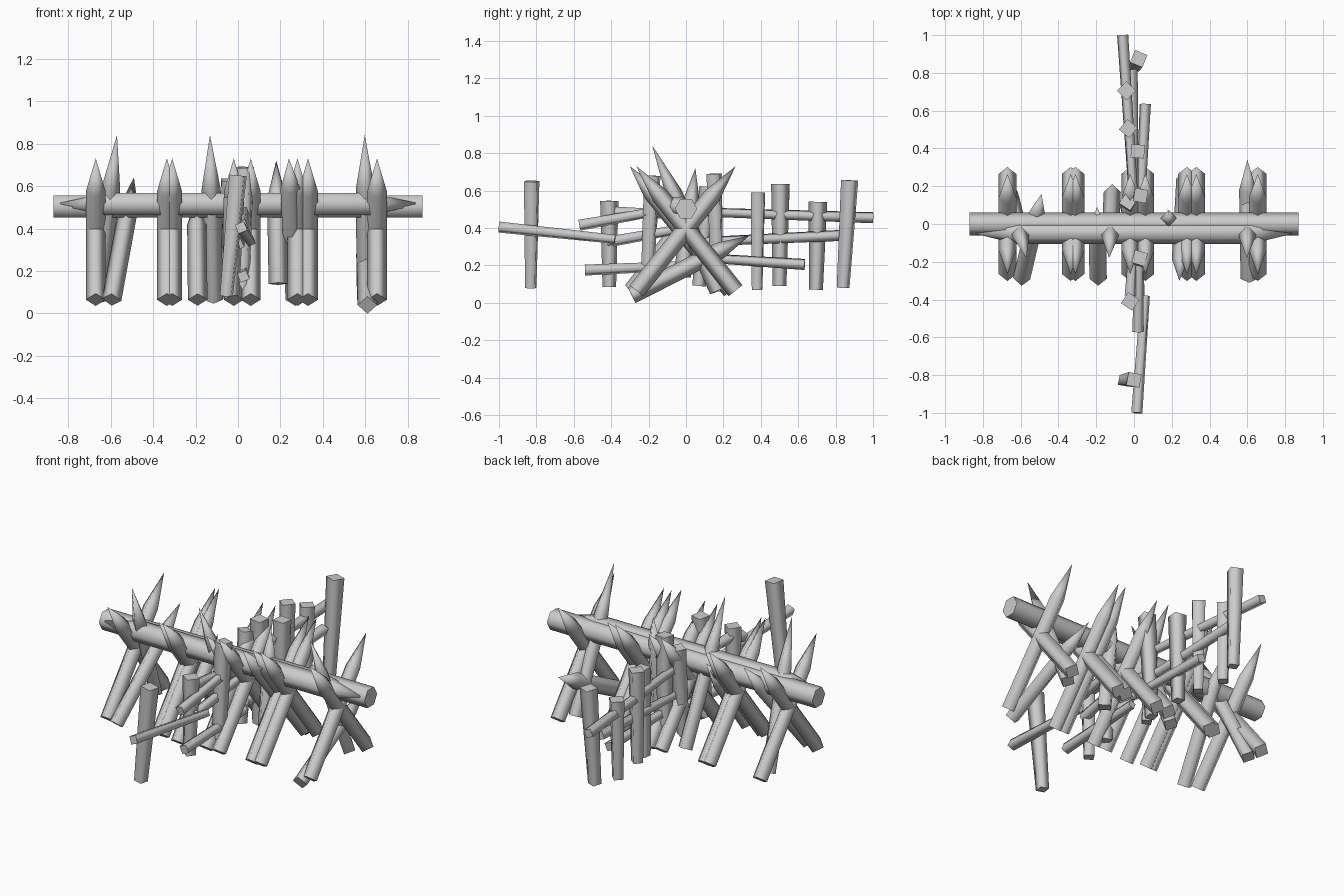
import bpy
import bmesh
from mathutils import Vector, Matrix

cube = bpy.data.objects.get("Cube")
if cube:
    bpy.data.objects.remove(cube)

wood = bpy.data.materials.new("grey_wood")
wood.use_nodes = True
grey = (0.6, 0.6, 0.6, 1)
wood.diffuse_color = grey
wood.node_tree.nodes["Principled BSDF"].inputs["Base Color"].default_value = grey


def log(name, start, end, r0, r1=None, sides=4, point=0, both=False, turn=0):
    """Tapered log from start to end; point is the length of a sharpened tip."""
    a, b = Vector(start), Vector(end)
    axis = (b - a).normalized()
    length = (b - a).length
    r1 = r0 if r1 is None else r1
    # one corner of the section faces along the hint direction
    hint = Vector((0, 1, 0)) if abs(axis.x) > 0.8 else Vector((1, 0, 0))
    u = (hint - axis * hint.dot(axis)).normalized()
    u = Matrix.Rotation(turn, 3, axis) @ u
    v = axis.cross(u)
    frame = Matrix((u, v, axis)).transposed()
    stations = [(0, r0), (length, r1)]
    if point:
        stations = [(0, r0), (length - point, r1), (length, 0)]
    if both:
        stations = [(0, 0), (point, r0), (length - point, r1), (length, 0)]
    bm = bmesh.new()
    rings = []
    for d, r in stations:
        if r == 0:
            rings.append([bm.verts.new(a + axis * d)])
            continue
        ring = []
        for i in range(sides):
            spin = Matrix.Rotation(6.28319 * i / sides, 3, "Z")
            ring.append(bm.verts.new(a + frame @ (spin @ Vector((r, 0, 0)) + Vector((0, 0, d)))))
        rings.append(ring)
    for low, high in zip(rings, rings[1:]):
        for i in range(sides):
            j = (i + 1) % sides
            quad = [low[i % len(low)], low[j % len(low)], high[j % len(high)], high[i % len(high)]]
            bm.faces.new(list(dict.fromkeys(quad))).smooth = True
    for ring in (rings[0], rings[-1]):
        if len(ring) > 1:
            bm.faces.new(ring)
    bmesh.ops.recalc_face_normals(bm, faces=bm.faces[:])
    mesh = bpy.data.meshes.new(name)
    bm.to_mesh(mesh)
    bm.free()
    mesh.materials.append(wood)
    obj = bpy.data.objects.new(name, mesh)
    bpy.context.collection.objects.link(obj)


# Main beam with a sharpened log lashed to its front
log("main_beam", (-0.87, 0, 0.503), (0.87, 0, 0.503), 0.06, sides=6)
log("sharpened_beam", (-0.87, -0.045, 0.515), (0.87, -0.045, 0.515), 0.06, sides=6, point=0.25, both=True)

# Crossed pairs of sharpened stakes
for x in (-0.67, -0.335, -0.31, -0.02, 0.06, 0.28, 0.33, 0.655):
    for side, lean in (("front", 1), ("back", -1)):
        log(f"crossed_stake_{side}", (x, -0.265 * lean, 0.065), (x, 0.265 * lean, 0.73), 0.047, point=0.2)

# Tall stakes leaning forward
for x0, x1 in ((-0.66, -0.57), (-0.115, -0.132), (0.605, 0.597)):
    log("tall_stake", (x0, 0.17, 0.065), (x1, -0.18, 0.84), 0.045, point=0.28)

# Odd stakes that lean on their own
odd = [((-0.595, -0.29, 0.065), (-0.49, 0.16, 0.64)),
       ((-0.19, -0.29, 0.065), (-0.195, 0.09, 0.56)),
       ((0.61, -0.29, 0.04), (0.6, 0.34, 0.36)),
       ((0.19, -0.02, 0.14), (0.18, 0.05, 0.72)),
       ((0.27, 0.24, 0.065), (0.24, -0.3, 0.73))]
for start, end in odd:
    log("odd_stake", start, end, 0.046, point=0.18)

# Fence posts: foot x and y, head x and y, foot and head height, section turn
posts = [(-0.055, -0.83, 0, -0.825, 0.08, 0.65, 0.6),
         (-0.03, -0.41, -0.02, -0.41, 0.085, 0.545, 0.2),
         (0.02, -0.21, 0.03, -0.18, 0.08, 0.68, 0.5),
         (0.02, 0.17, 0.035, 0.15, 0.06, 0.69, 0.6),
         (-0.03, 0.07, -0.03, 0.12, 0.09, 0.62, 0.2),
         (0.01, 0.38, 0.02, 0.385, 0.07, 0.59, 0.7),
         (-0.03, 0.5, -0.03, 0.505, 0.09, 0.635, 0.1),
         (-0.04, 0.695, -0.04, 0.705, 0.07, 0.54, 0),
         (0.01, 0.84, 0.025, 0.875, 0.08, 0.655, 0.4)]
for x0, y0, x1, y1, z0, z1, turn in posts:
    log("fence_post", (x0, y0, z0), (x1, y1, z1), 0.037, 0.05, turn=turn)

# Fence rails, thick at the outer end
rails = [((0.015, -1, 0.405), (0.06, -0.38, 0.34)),
         ((0.02, -0.57, 0.415), (0.03, -0.15, 0.49)),
         ((0.0, -0.42, 0.325), (0.02, 0, 0.4)),
         ((0.025, -0.54, 0.175), (0.03, 0.02, 0.2)),
         ((-0.02, -0.38, 0.485), (0, -0.1, 0.475)),
         ((-0.06, 1, 0.455), (0.0, 0.1, 0.485)),
         ((-0.01, 0.82, 0.36), (0.0, 0.05, 0.325)),
         ((0.06, 0.635, 0.205), (0.03, 0.03, 0.245))]
for outer, inner in rails:
    log("fence_rail", outer, inner, 0.032, 0.026, turn=0.4)
